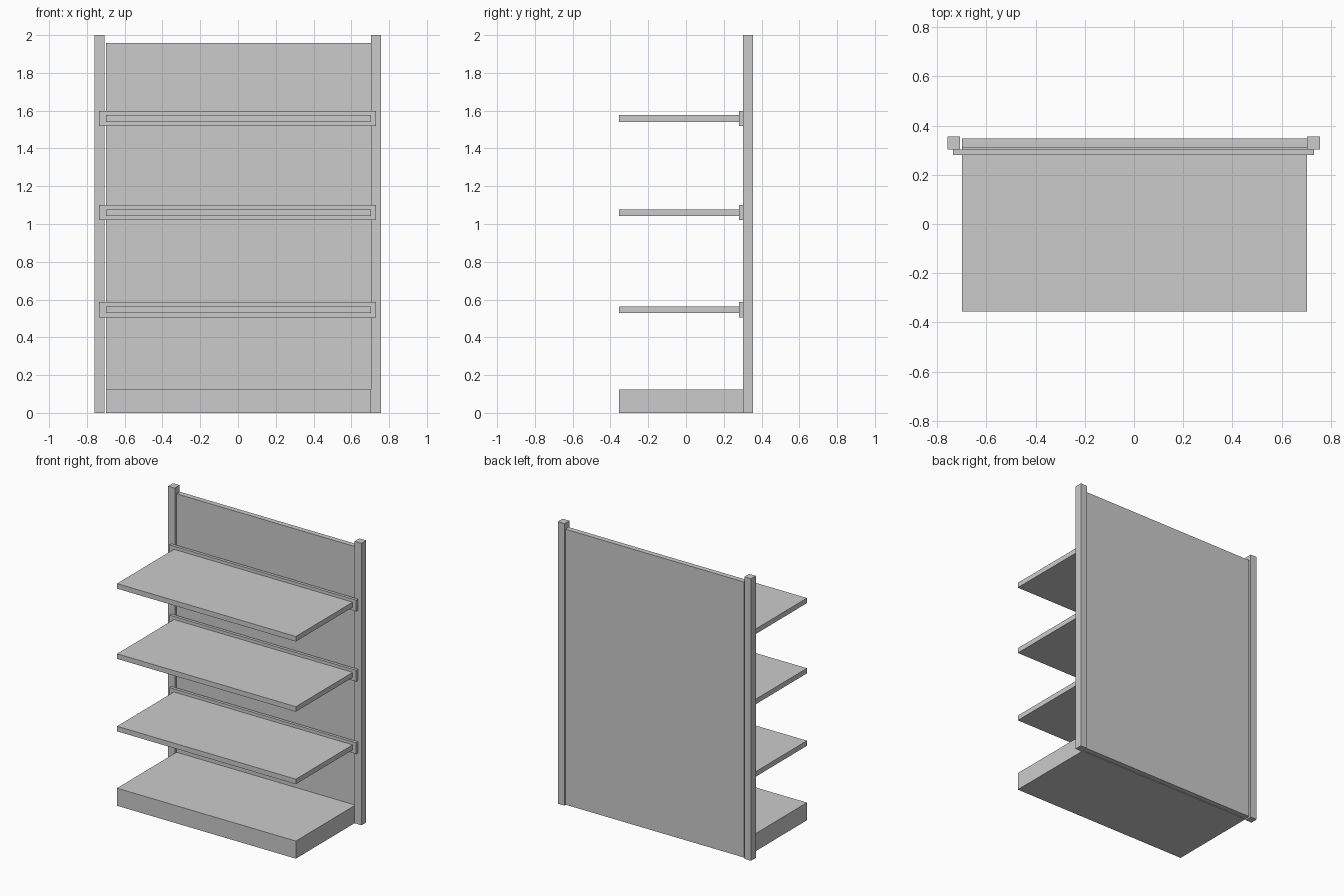
import bpy

if "Cube" in bpy.data.objects:
    bpy.data.objects.remove(bpy.data.objects["Cube"])


def box(name, x, y, z):
    """Box from (min, max) ranges on each axis."""
    bpy.ops.mesh.primitive_cube_add(size=1, location=[(a + b) / 2 for a, b in (x, y, z)])
    ob = bpy.context.object
    ob.name = name
    ob.scale = [b - a for a, b in (x, y, z)]
    bpy.ops.object.transform_apply(location=False, rotation=False, scale=True)
    return ob


SHELF_X = (-0.70, 0.703)
FRONT, RAIL_FRONT, POST_FRONT, BACK = -0.356, 0.281, 0.302, 0.356

# Upright posts, the left one standing slightly clear of the panel
box("left_post", (-0.759, -0.707), (POST_FRONT, BACK), (0, 2))
box("right_post", (0.704, 0.757), (POST_FRONT, BACK), (0, 2))

# Back panel, slightly thinner than the posts
box("back_panel", SHELF_X, (0.311, 0.348), (0.004, 1.958))

# Plinth shelf at the floor
box("base_shelf", SHELF_X, (FRONT, 0.311), (0.0, 0.125))

# Upper shelves, each carried by a wider rail across the posts
for i, z in enumerate((0.546, 1.06, 1.558), 1):
    box(f"shelf_rail_{i}", (-0.735, 0.731), (RAIL_FRONT, POST_FRONT), (z - 0.04, z + 0.04))
    box(f"shelf_{i}", SHELF_X, (FRONT, RAIL_FRONT), (z - 0.018, z + 0.018))
